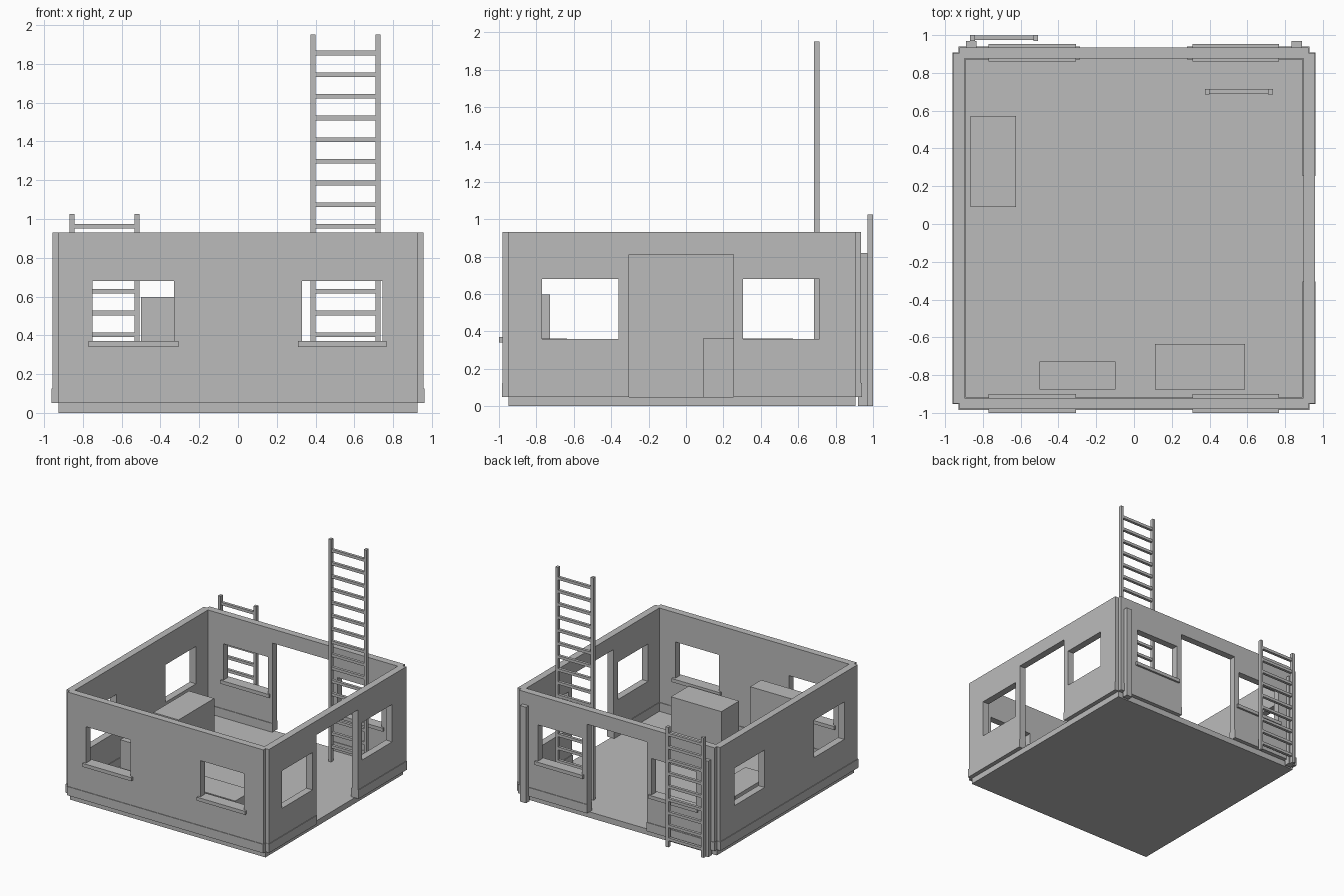
import bpy, bmesh
from mathutils import Vector

if "Cube" in bpy.data.objects:
    bpy.data.objects.remove(bpy.data.objects["Cube"])

grey = bpy.data.materials.new("plain grey")
grey.diffuse_color = (0.5, 0.5, 0.5, 1)
grey.use_nodes = True
grey.node_tree.nodes["Principled BSDF"].inputs["Base Color"].default_value = grey.diffuse_color


def finish(name, bm):
    bmesh.ops.recalc_face_normals(bm, faces=bm.faces)
    me = bpy.data.meshes.new(name)
    bm.to_mesh(me)
    bm.free()
    me.materials.append(grey)
    ob = bpy.data.objects.new(name, me)
    bpy.context.collection.objects.link(ob)
    return ob


def add_box(bm, x0, x1, y0, y1, z0, z1):
    vs = bmesh.ops.create_cube(bm, size=1)["verts"]
    for v in vs:
        v.co = Vector(((x0, x1)[v.co.x > 0], (y0, y1)[v.co.y > 0], (z0, z1)[v.co.z > 0]))


def box(name, *b):
    bm = bmesh.new()
    add_box(bm, *b)
    return finish(name, bm)


def wall(name, axis, u0, u1, d0, d1, z0, z1, holes):
    """Slab along x or y, with rectangular openings (u0, u1, z0, z1)."""
    us = sorted({u0, u1, *[h[0] for h in holes], *[h[1] for h in holes]})
    zs = sorted({z0, z1, *[h[2] for h in holes], *[h[3] for h in holes]})
    bm = bmesh.new()
    pt = (lambda u, z: (u, d0, z)) if axis == "x" else (lambda u, z: (d0, u, z))
    for ua, ub in zip(us, us[1:]):
        for za, zb in zip(zs, zs[1:]):
            mu, mz = (ua + ub) / 2, (za + zb) / 2
            if any(h[0] < mu < h[1] and h[2] < mz < h[3] for h in holes):
                continue
            bm.faces.new([bm.verts.new(pt(*p)) for p in ((ua, za), (ub, za), (ub, zb), (ua, zb))])
    bmesh.ops.remove_doubles(bm, verts=bm.verts, dist=1e-5)
    ext = bmesh.ops.extrude_face_region(bm, geom=bm.faces[:], use_keep_orig=True)
    off = Vector((0, d1 - d0, 0) if axis == "x" else (d1 - d0, 0, 0))
    for v in ext["geom"]:
        if isinstance(v, bmesh.types.BMVert):
            v.co += off
    return finish(name, bm)


def ladder(name, x0, x1, y0, y1, z0, z1, rung0, count):
    bm = bmesh.new()
    w = 0.025
    add_box(bm, x0, x0 + w, y0, y1, z0, z1)
    add_box(bm, x1 - w, x1, y0, y1, z0, z1)
    for i in range(count):
        z = rung0 + i * 0.1117
        add_box(bm, x0 + w, x1 - w, y0 + 0.003, y1 - 0.003, z - 0.012, z + 0.012)
    return finish(name, bm)


# floor slab
box("floor", -0.925, 0.925, -0.95, 0.905, 0, 0.05)

# walls with window and door openings
Z0, Z1, ZP = 0.05, 0.93, 0.125
long_windows = [(-0.75, -0.33, 0.37, 0.68), (0.33, 0.745, 0.37, 0.68)]
side_windows = [(-0.77, -0.36, 0.36, 0.68), (0.305, 0.715, 0.36, 0.68)]
back_door = (-0.285, 0.28, Z0, 0.81)
side_door = (-0.305, 0.255, Z0, 0.81)
wall("front_wall", "x", -0.925, 0.925, -0.98, -0.92, Z0, Z1, long_windows)
wall("back_wall", "x", -0.925, 0.925, 0.875, 0.935, Z0, Z1, long_windows + [back_door])
wall("left_wall", "y", -0.95, 0.905, -0.957, -0.897, Z0, Z1, side_windows)
wall("right_wall", "y", -0.95, 0.905, 0.897, 0.957, Z0, Z1, side_windows + [side_door])

# base boards, slightly thicker than the walls
box("front_base", -0.928, 0.928, -0.985, -0.915, Z0, ZP)
box("left_base", -0.962, -0.892, -0.953, 0.908, Z0, ZP)
for i, (a, b) in enumerate([(-0.928, back_door[0]), (back_door[1], 0.928)]):
    box(f"back_base_{i}", a, b, 0.87, 0.94, Z0, ZP)
for i, (a, b) in enumerate([(-0.953, side_door[0]), (side_door[1], 0.908)]):
    box(f"right_base_{i}", 0.892, 0.962, a, b, Z0, ZP)

# window sills on front and back
for i, (a, b, *_) in enumerate(long_windows):
    box(f"front_sill_{i}", a - 0.02, b + 0.022, -1.0, -0.9, 0.34, 0.37)
    box(f"back_sill_{i}", a - 0.02, b + 0.022, 0.86, 0.952, 0.34, 0.37)

# posts on the back corners
for side, s in (("left", -1), ("right", 1)):
    xs = sorted((s * 0.833, s * 0.89))
    box(f"{side}_post", *xs, 0.92, 0.97, 0, 0.82)

# crates inside
box("tall_crate", -0.5, -0.097, -0.877, -0.727, 0.05, 0.597)
box("front_crate", 0.11, 0.587, -0.875, -0.635, 0.05, 0.363)
box("left_crate", -0.865, -0.625, 0.09, 0.572, 0.05, 0.363)

# ladders
ladder("inside_ladder", 0.375, 0.735, 0.685, 0.715, 0.05, 1.95, 0.18, 16)
ladder("outside_ladder", -0.868, -0.508, 0.97, 1.0, 0.0, 1.025, 0.068, 9)
